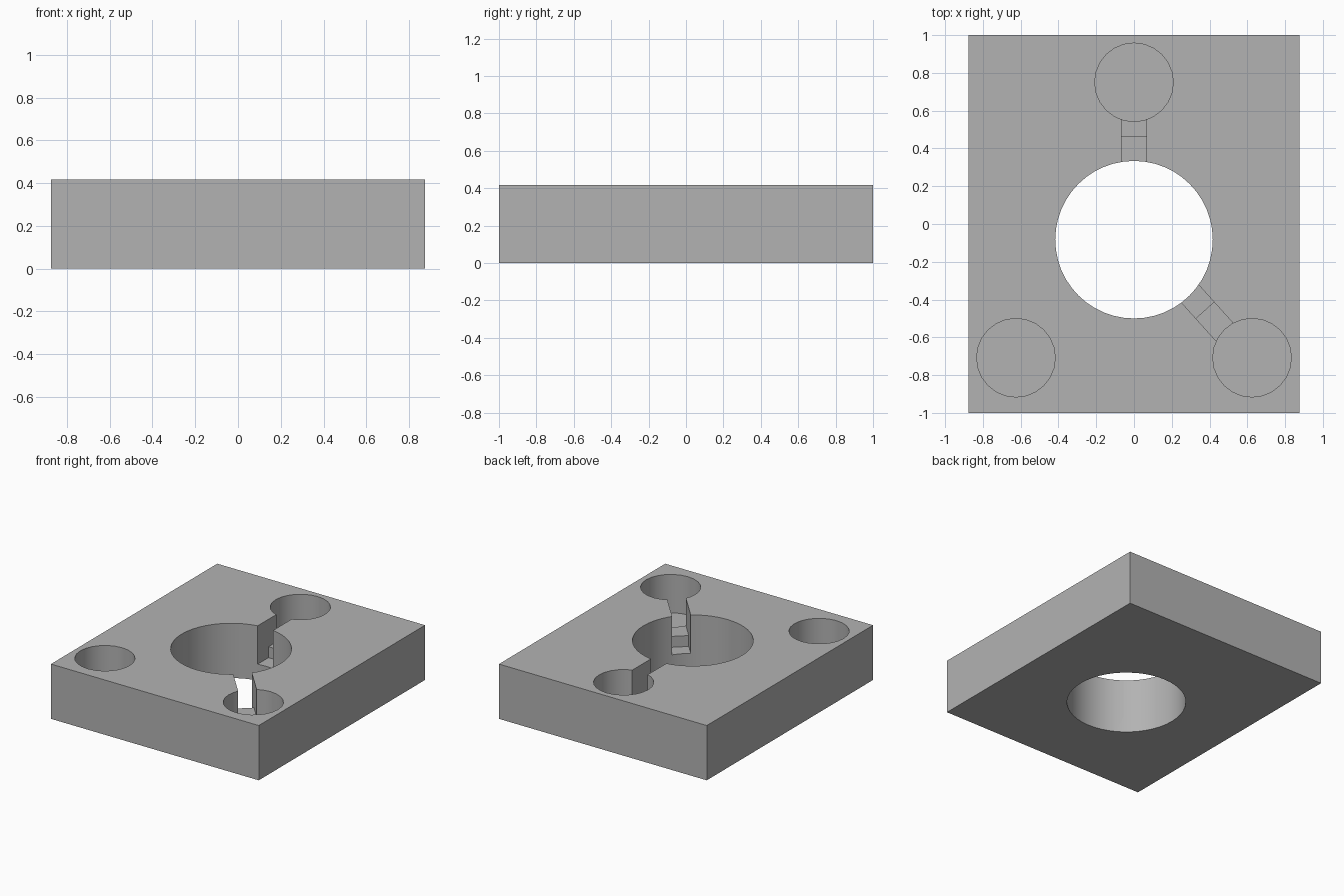
import bpy, bmesh
from math import radians
from mathutils import Matrix

cube = bpy.data.objects.get("Cube")
if cube:
    bpy.data.objects.remove(cube, do_unlink=True)

HEIGHT = 0.417
POCKET_FLOOR = 0.125
CHANNEL_FLOOR = 0.208
TOP = 0.6  # cutters overshoot the top face


def to_object(name, bm):
    bmesh.ops.recalc_face_normals(bm, faces=bm.faces[:])
    mesh = bpy.data.meshes.new(name)
    bm.to_mesh(mesh)
    bm.free()
    obj = bpy.data.objects.new(name, mesh)
    bpy.context.collection.objects.link(obj)
    return obj


def cylinder(name, x, y, radius, bottom, sides):
    bm = bmesh.new()
    bmesh.ops.create_cone(bm, cap_ends=True, segments=sides, radius1=radius, radius2=radius,
                          depth=TOP - bottom,
                          matrix=Matrix.Translation((x, y, (TOP + bottom) / 2)))
    return to_object(name, bm)


def stepped_channel(name, x, y, angle, half_width=0.065):
    # Side profile with its step at the origin, extruded across the channel
    profile = [(-0.3, POCKET_FLOOR), (0, POCKET_FLOOR), (0, CHANNEL_FLOOR),
               (0.2, CHANNEL_FLOOR), (0.2, TOP), (-0.3, TOP)]
    bm = bmesh.new()
    face = bm.faces.new([bm.verts.new((u, -half_width, z)) for u, z in profile])
    side = bmesh.ops.extrude_face_region(bm, geom=[face])["geom"]
    bmesh.ops.translate(bm, vec=(0, 2 * half_width, 0),
                        verts=[v for v in side if isinstance(v, bmesh.types.BMVert)])
    bm.transform(Matrix.Translation((x, y, 0)) @ Matrix.Rotation(radians(angle), 4, "Z"))
    return to_object(name, bm)


# Solid rectangular block
bm = bmesh.new()
bmesh.ops.create_cube(bm, size=1, matrix=Matrix.Translation((0, 0, HEIGHT / 2))
                      @ Matrix.Diagonal((1.75, 2, HEIGHT, 1)))
block = to_object("block", bm)

# Through hole, three blind pockets and the channels joining them
cutters = [
    cylinder("centre_hole_cutter", 0, -0.083, 0.417, -0.2, 48),
    cylinder("back_pocket_cutter", 0, 0.75, 0.208, POCKET_FLOOR, 24),
    stepped_channel("back_channel_cutter", 0, 0.46, 90),
]
for label, s, angle in (("left", 1, -48), ("right", -1, 228)):
    cutters.append(cylinder(label + "_pocket_cutter", s * 0.625, -0.708, 0.208, POCKET_FLOOR, 24))
    cutters.append(stepped_channel(label + "_channel_cutter", s * 0.375, -0.456, angle))

bpy.ops.object.select_all(action="DESELECT")
bpy.context.view_layer.objects.active = block
block.select_set(True)
for cutter in cutters:
    cutter.hide_render = True
    mod = block.modifiers.new(cutter.name, "BOOLEAN")
    mod.operation = "DIFFERENCE"
    mod.solver = "EXACT"
    mod.object = cutter
    bpy.ops.object.modifier_apply(modifier=mod.name)
    bpy.data.objects.remove(cutter, do_unlink=True)

# Plain grey material
grey = bpy.data.materials.new("grey")
grey.use_nodes = True
colour = (0.45, 0.45, 0.45, 1)
grey.diffuse_color = colour
grey.node_tree.nodes["Principled BSDF"].inputs["Base Color"].default_value = colour
block.data.materials.clear()
block.data.materials.append(grey)

bpy.ops.object.shade_smooth_by_angle(angle=radians(30))
